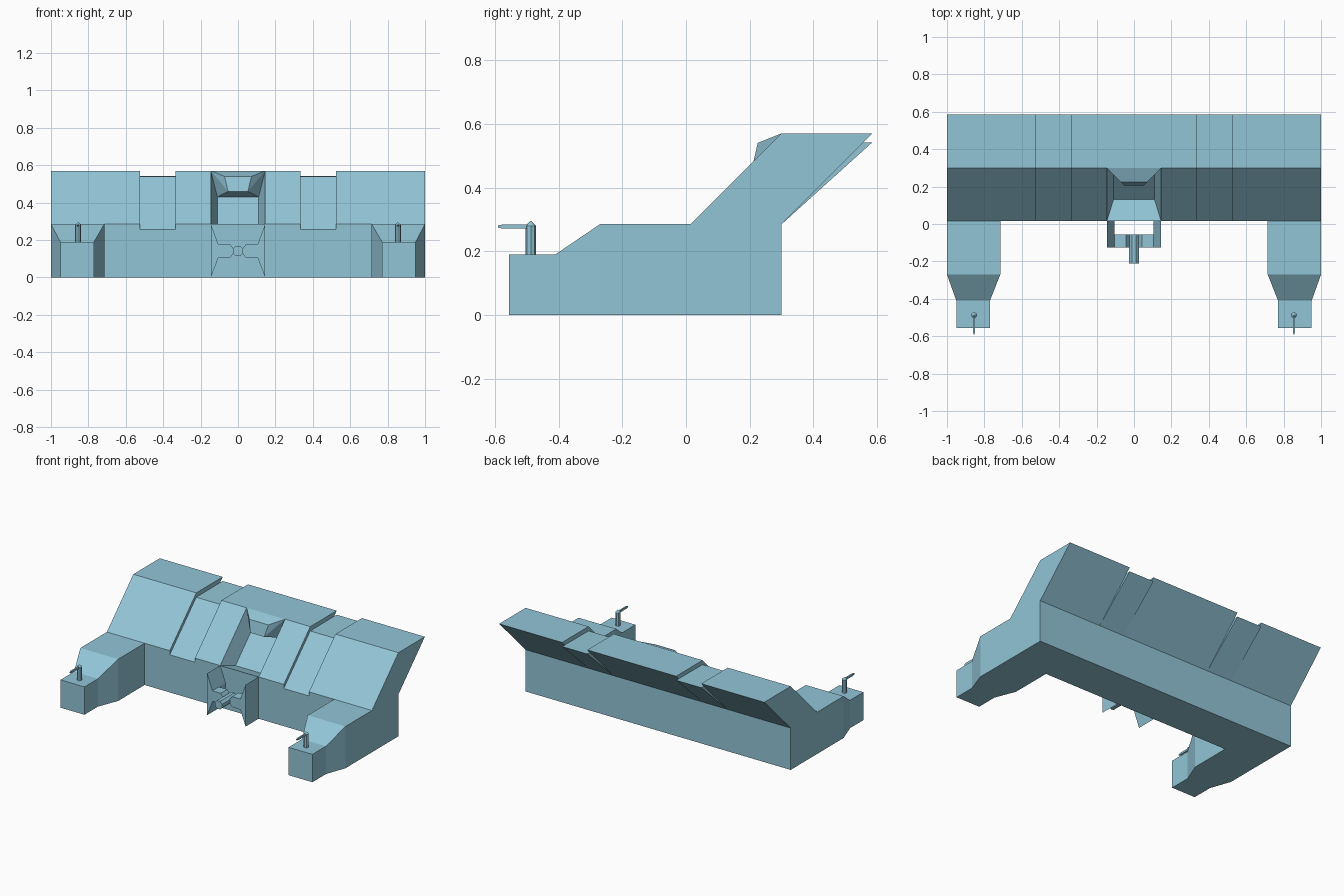
import bpy, bmesh, math
from mathutils import Matrix

cube = bpy.data.objects.get("Cube")
if cube:
    bpy.data.objects.remove(cube, do_unlink=True)

mat = bpy.data.materials.new("pale_blue")
mat.use_nodes = True
COLOR = (0.29, 0.56, 0.68, 1)
mat.diffuse_color = COLOR
mat.node_tree.nodes["Principled BSDF"].inputs["Base Color"].default_value = COLOR


def finish(name, bm):
    bmesh.ops.recalc_face_normals(bm, faces=bm.faces)
    me = bpy.data.meshes.new(name)
    bm.to_mesh(me)
    bm.free()
    me.materials.append(mat)
    ob = bpy.data.objects.new(name, me)
    bpy.context.collection.objects.link(ob)
    return ob


def loft(name, rings, caps=True):
    """Skin a list of equal-length point rings and close both ends."""
    bm = bmesh.new()
    vs = [[bm.verts.new(p) for p in r] for r in rings]
    n = len(rings[0])
    for a, b in zip(vs, vs[1:]):
        for i in range(n):
            j = (i + 1) % n
            bm.faces.new((a[i], a[j], b[j], b[i]))
    bm.faces.new(vs[0])
    bm.faces.new(vs[-1])
    return finish(name, bm)


def slab(name, profile, x0, x1):
    """Extrude a (y, z) profile along x."""
    return loft(name, [[(x, y, z) for y, z in profile] for x in (x0, x1)])


def box_ring(x0, x1, y, z0, z1):
    return [(x0, y, z0), (x1, y, z0), (x1, y, z1), (x0, y, z1)]


def cylinder(name, r1, r2, depth, matrix, sides=8):
    bm = bmesh.new()
    bmesh.ops.create_cone(bm, cap_ends=True, segments=sides, radius1=r1,
                          radius2=r2, depth=depth, matrix=matrix)
    return finish(name, bm)


# Leaning wall profiles: full height, and the lowered strip between panels
FULL = [(0.015, 0), (0.3, 0), (0.3, 0.285), (0.585, 0.57), (0.3, 0.57), (0.015, 0.285)]
LOW = [(0.015, 0), (0.3, 0), (0.3, 0.285), (0.585, 0.542), (0.3, 0.54), (0.015, 0.257)]

for side, s in (("left", 1), ("right", -1)):
    slab(side + "_outer_wall", FULL, s * 0.525, s * 1.0)
    slab(side + "_lowered_wall", LOW, s * 0.335, s * 0.525)
    slab(side + "_inner_wall", FULL, s * 0.145, s * 0.335)

    # Arm that narrows towards a low front block
    loft(side + "_arm", [box_ring(s * a, s * b, y, 0, z) for a, b, y, z in (
        (0.715, 1.0, 0.015, 0.285), (0.715, 1.0, -0.27, 0.285),
        (0.77, 0.95, -0.41, 0.19), (0.77, 0.95, -0.555, 0.19))])

    # Lever on the arm block
    hx, hy = s * 0.855, -0.487
    cylinder(side + "_lever_post", 0.016, 0.016, 0.095,
             Matrix.Translation((hx, hy, 0.2325)))
    cylinder(side + "_lever_cap", 0.016, 0.001, 0.015,
             Matrix.Translation((hx, hy, 0.2875)))
    loft(side + "_lever_handle", [
        box_ring(hx - 0.005, hx + 0.005, hy, 0.271, 0.284),
        box_ring(hx - 0.005, hx + 0.005, -0.575, 0.271, 0.284),
        box_ring(hx - 0.003, hx + 0.003, -0.59, 0.274, 0.281)])

    # Flared bracket wing and the bar that holds the nozzle
    loft(side + "_bracket_wing", [[
        (s * 0.145, y, 0), (s * 0.145, y, 0.285),
        (s * 0.105, y, 0.177), (s * 0.105, y, 0.105)] for y in (0.015, -0.125)])
    loft(side + "_bracket_bar", [[
        (s * x, -0.055, 0.141 - h), (s * x, -0.125, 0.141 - h),
        (s * x, -0.125, 0.141 + h), (s * x, -0.055, 0.141 + h)]
        for x, h in ((0.105, 0.036), (0.042, 0.036), (0.024, 0.012))])

# Nozzle in the bracket
cylinder("nozzle", 0.03, 0.03, 0.155,
         Matrix.Translation((0, -0.1325, 0.141)) @ Matrix.Rotation(math.pi / 2, 4, 'X')
         @ Matrix.Rotation(math.pi / 8, 4, 'Z'))

# Middle wall with a sunken bay under a projecting hood
bm = bmesh.new()
half = [(0.145, y, z) for y, z in FULL] + [
    (0.11, 0.13, 0.25), (0.11, 0.31, 0.43),      # sunken panel
    (0.053, 0.207, 0.46), (0.072, 0.225, 0.54)]  # hood front
L = [bm.verts.new(p) for p in half]
R = [bm.verts.new((-x, y, z)) for x, y, z in half]
loop = [0, 1, 2, 3, 4, 9, 8, 7, 6, 5]
for i, j in zip(loop, loop[1:] + loop[:1]):
    bm.faces.new((L[i], L[j], R[j], R[i]))
for v in (L, R):
    for idx in ((0, 1, 2, 3, 4, 5), (4, 5, 6, 7), (4, 7, 8), (4, 8, 9)):
        bm.faces.new([v[i] for i in idx])
finish("middle_wall", bm)
